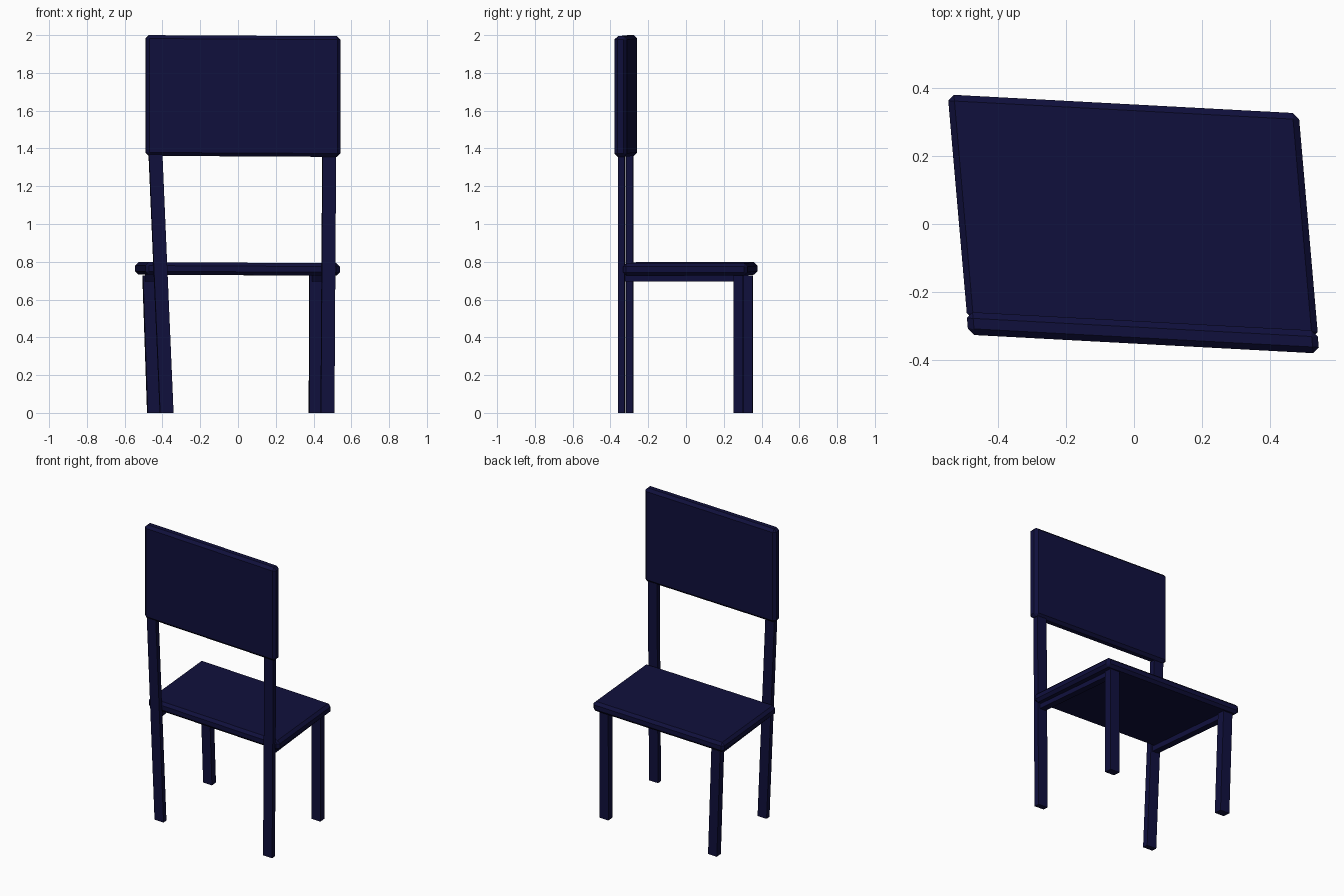
import bpy, bmesh
from mathutils import Vector

if "Cube" in bpy.data.objects:
    bpy.data.objects.remove(bpy.data.objects["Cube"])

# The whole chair is slightly skewed in plan and leans a little
ACROSS = Vector((1, -0.0535, -0.0055))
ALONG = Vector((-0.087, 1, 0))

navy = bpy.data.materials.new("navy")
navy.diffuse_color = (0.005, 0.005, 0.045, 1)
navy.use_nodes = True
navy.node_tree.nodes["Principled BSDF"].inputs["Base Color"].default_value = navy.diffuse_color


def skewed_box(name, base, top, width, depth, z0, z1, chamfer=0.0, along=ALONG):
    """Box between two centres, with skewed footprint and optional chamfer."""
    bm = bmesh.new()
    bmesh.ops.create_cube(bm, size=1)
    for v in bm.verts:
        u, w, t = v.co.x * width, v.co.y * depth, v.co.z + 0.5
        centre = Vector((*base, z0)).lerp(Vector((*top, z1)), t)
        v.co = centre + ACROSS * u + along * w
    bmesh.ops.recalc_face_normals(bm, faces=bm.faces)
    mesh = bpy.data.meshes.new(name)
    bm.to_mesh(mesh)
    bm.free()
    mesh.materials.append(navy)
    obj = bpy.data.objects.new(name, mesh)
    bpy.context.collection.objects.link(obj)
    if chamfer:
        mod = obj.modifiers.new("chamfer", "BEVEL")
        mod.width = chamfer
        mod.segments = 1
        mod.limit_method = 'NONE'
    return obj


# Seat and backrest panels with chamfered edges
skewed_box("seat", (-0.003, 0.0225), (-0.003, 0.0225), 1.03, 0.66, 0.729, 0.795, 0.018)
skewed_box("backrest", (0.026, -0.319), (0.026, -0.319), 1.03, 0.067, 1.358, 1.997, 0.018)

# Tall posts that carry the backrest
for side, x0, x1, y in (("left", -0.378, -0.437, -0.298), ("right", 0.4735, 0.4825, -0.341)):
    skewed_box(side + "_post", (x0, y), (x1, y), 0.071, 0.036, 0, 1.37)

# Short legs
for side, x0, x1, y in (("left", -0.445, -0.470, 0.328), ("right", 0.411, 0.412, 0.278)):
    skewed_box(side + "_leg", (x0, y), (x1, y), 0.069, 0.05, 0, 0.727)

# Rails under both sides of the seat
RAIL_DIR = Vector((-0.105, 1, 0))
for side, x, y in (("left", -0.44, 0.015), ("right", 0.445, -0.032)):
    skewed_box(side + "_rail", (x, y), (x, y), 0.045, 0.59, 0.695, 0.735, 0, RAIL_DIR)
